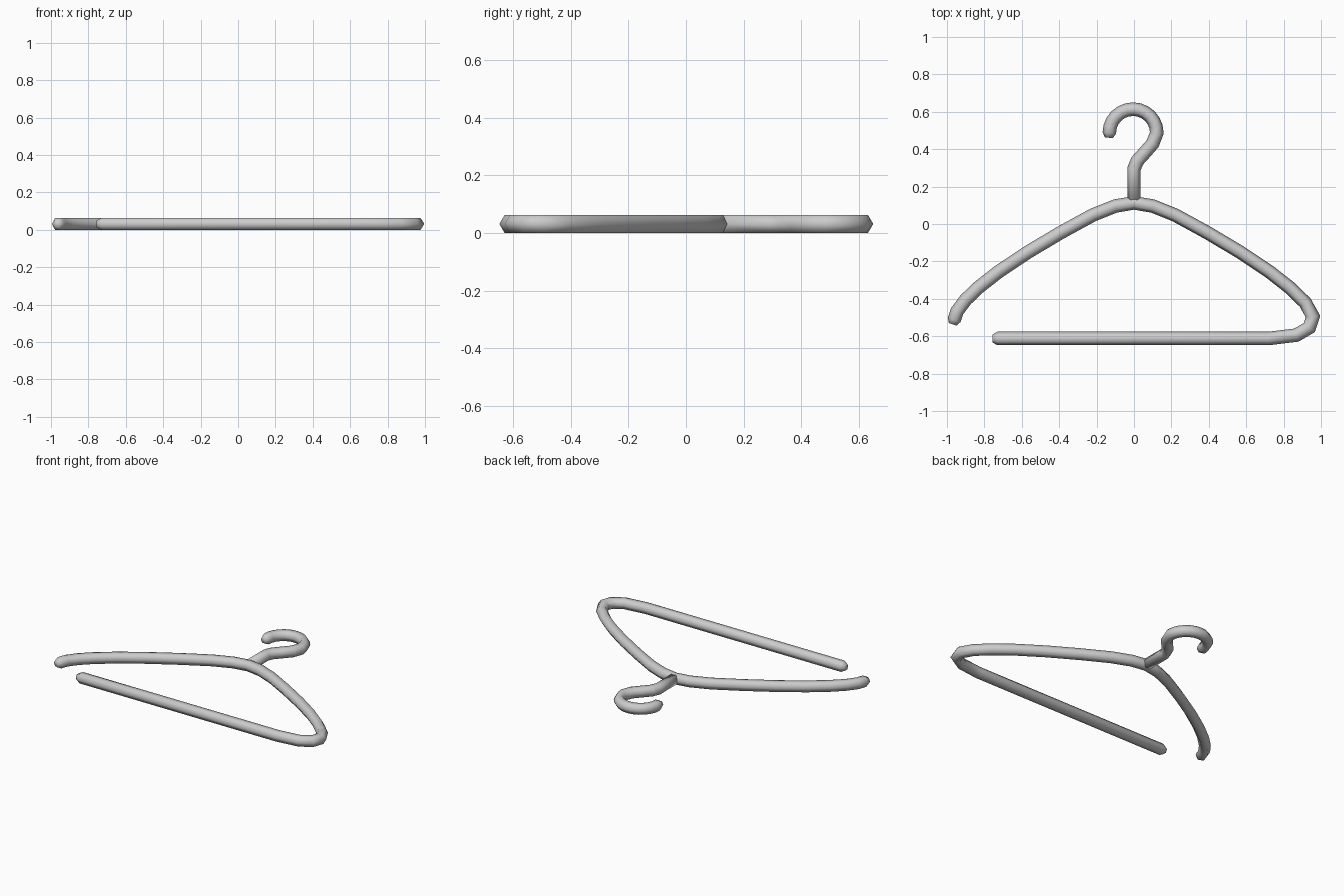
import bpy, bmesh, math
from mathutils import Vector

if "Cube" in bpy.data.objects:
    bpy.data.objects.remove(bpy.data.objects["Cube"])

R = 0.036                          # hexagon radius, points in the hanger plane
Z = R * math.cos(math.radians(30))  # half thickness = centre height
SIDES = 6


def tube(name, path, round_start=True):
    """Sweep a hexagon along a flat path with mitred corners and rounded tips."""
    pts = [Vector(p) for p in path]
    scale = [1.0] * len(pts)
    # extra small ring beyond each rounded tip
    pts.append(pts[-1] + (pts[-1] - pts[-2]).normalized() * 0.026)
    scale.append(0.6)
    if round_start:
        pts.insert(0, pts[0] + (pts[0] - pts[1]).normalized() * 0.026)
        scale.insert(0, 0.6)
    bm = bmesh.new()
    rings = []
    for i, p in enumerate(pts):
        a = (p - pts[i - 1]).normalized() if i else None
        b = (pts[i + 1] - p).normalized() if i < len(pts) - 1 else None
        t = ((a or b) + (b or a)).normalized()
        mitre = 1 / max(t.dot(a or b), 0.5)
        n = Vector((-t.y, t.x)) * mitre
        ring = []
        for k in range(SIDES):
            ang = math.tau * k / SIDES
            q = p + n * (R * scale[i] * math.cos(ang))
            ring.append(bm.verts.new((q.x, q.y, Z + R * scale[i] * math.sin(ang))))
        rings.append(ring)
    for r0, r1 in zip(rings, rings[1:]):
        for k in range(SIDES):
            j = (k + 1) % SIDES
            bm.faces.new((r0[k], r0[j], r1[j], r1[k]))
    bm.faces.new(rings[0])
    bm.faces.new(rings[-1])
    bmesh.ops.recalc_face_normals(bm, faces=bm.faces[:])
    for f in bm.faces:
        f.smooth = True
    me = bpy.data.meshes.new(name)
    bm.to_mesh(me)
    bm.free()
    ob = bpy.data.objects.new(name, me)
    bpy.context.collection.objects.link(ob)
    return ob


# Shoulder arc shared by both sides
shoulder = [(0.10, 0.096), (0.22, 0.048), (0.39, -0.045), (0.57, -0.152),
            (0.72, -0.252), (0.83, -0.338)]
left_tip = [(0.90, -0.405), (0.945, -0.465), (0.961, -0.512)]
right_corner = [(0.915, -0.42), (0.957, -0.495), (0.937, -0.554),
                (0.868, -0.594), (0.72, -0.612)]

# Shoulders, right corner and trouser bar in one open loop
left = [(-x, y) for x, y in reversed(shoulder + left_tip)]
tube("hanger_frame", left + [(0, 0.113)] + shoulder + right_corner + [(-0.73, -0.612)])

# Neck and hook
neck = [(0, 0.115), (0, 0.295), (0.018, 0.338), (0.058, 0.382), (0.10, 0.43)]
arc = [(-0.005 + 0.127 * math.cos(a), 0.487 + 0.127 * math.sin(a))
       for a in (math.radians(d) for d in range(0, 181, 15))]
tube("hook", neck + arc, round_start=False)
